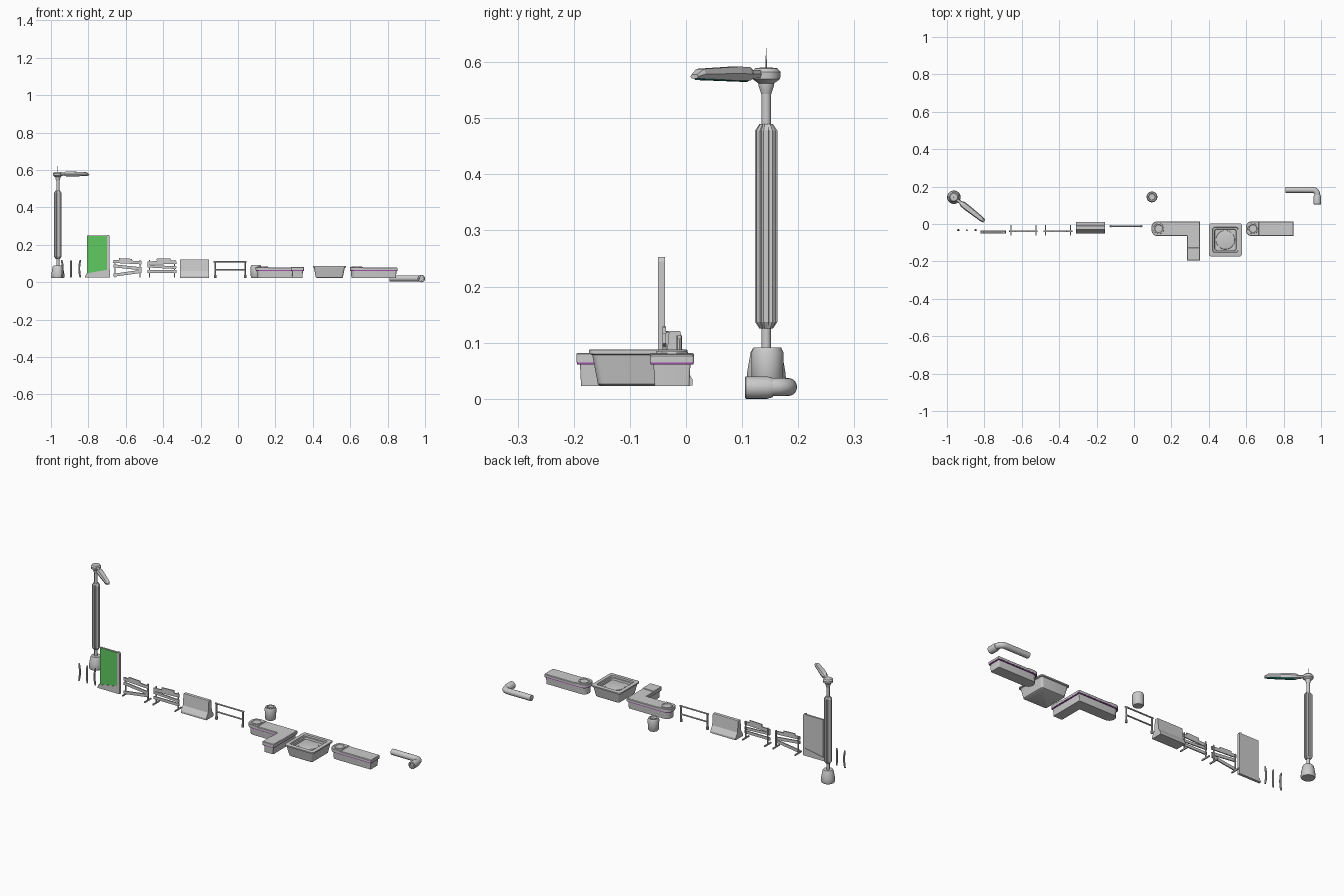
import bpy, bmesh, math
from mathutils import Vector, Matrix

if "Cube" in bpy.data.objects:
    bpy.data.objects.remove(bpy.data.objects["Cube"])


def material(name, rgb):
    m = bpy.data.materials.new(name)
    m.diffuse_color = (*rgb, 1)
    m.use_nodes = True
    m.node_tree.nodes["Principled BSDF"].inputs["Base Color"].default_value = m.diffuse_color
    return m


GREEN = material("green", (0.12, 0.6, 0.12))
PURPLE = material("purple", (0.35, 0.08, 0.4))
TEAL = material("teal", (0.02, 0.25, 0.22))


def loft(name, rings, mat=None, smooth=True, closed_caps=True):
    """Skin a list of equal-length point rings and cap both ends."""
    bm = bmesh.new()
    vr = [[bm.verts.new(p) for p in r] for r in rings]
    n = len(vr[0])
    for a, b in zip(vr, vr[1:]):
        for i in range(n):
            j = (i + 1) % n
            bm.faces.new((a[i], a[j], b[j], b[i]))
    if closed_caps:
        bm.faces.new(vr[0][::-1])
        bm.faces.new(vr[-1])
    bmesh.ops.recalc_face_normals(bm, faces=bm.faces)
    me = bpy.data.meshes.new(name)
    bm.to_mesh(me)
    bm.free()
    ob = bpy.data.objects.new(name, me)
    bpy.context.collection.objects.link(ob)
    if mat:
        me.materials.append(mat)
    if smooth:
        bpy.ops.object.select_all(action='DESELECT')
        ob.select_set(True)
        bpy.context.view_layer.objects.active = ob
        bpy.ops.object.shade_smooth_by_angle(angle=math.radians(35))
    return ob


def lathe(name, x, y, profile, sides=24, smooth=True):
    ang = [2 * math.pi * (i + 0.5) / sides for i in range(sides)]
    return loft(name, [[(x + r * math.cos(a), y + r * math.sin(a), z) for a in ang]
                       for r, z in profile], smooth=smooth)


def box(name, c, s, tilt=0):
    hx, hz = s[0] / 2, s[2] / 2
    ct, st = math.cos(tilt), math.sin(tilt)
    pts = [(-hx, -hz), (hx, -hz), (hx, hz), (-hx, hz)]
    pts = [(c[0] + u * ct - v * st, c[2] + u * st + v * ct) for u, v in pts]
    return upright(name, pts, c[1] - s[1] / 2, c[1] + s[1] / 2)


def upright(name, xz, y0, y1, mat=None):
    return loft(name, [[(x, y, z) for x, z in xz] for y in (y0, y1)], mat, False)


def tube(name, pts, radii, sides=12):
    """Round bar through points, tapering by radii."""
    pts = [Vector(p) for p in pts]
    rings = []
    for i, p in enumerate(pts):
        d = pts[min(i + 1, len(pts) - 1)] - pts[max(i - 1, 0)]
        q = Vector((0, 0, 1)) if abs(d.normalized().z) < 0.7 else Vector((0, 1, 0))
        u = d.cross(q).normalized()
        v = d.cross(u).normalized()
        rings.append([p + radii[i] * (u * math.cos(2 * math.pi * k / sides)
                                      + v * math.sin(2 * math.pi * k / sides))
                      for k in range(sides)])
    return loft(name, rings)


def rounded(corners, d=0.0):
    """Counter-clockwise outline of (x, y, radius) corners, inset by d."""
    out, n = [], len(corners)
    for i, (x, y, r) in enumerate(corners):
        p = Vector((x, y))
        a = (p - Vector(corners[i - 1][:2])).normalized()
        b = (Vector(corners[(i + 1) % n][:2]) - p).normalized()
        p += d * (Vector((-a.y, a.x)) + Vector((-b.y, b.x)))
        for k in range(7):
            t = k / 6 * math.pi / 2
            out.append(p - a * r * (1 - math.sin(t)) + b * r * (1 - math.cos(t)))
    return out


def slab(name, corners, levels, mat=None):
    return loft(name, [[(p.x, p.y, z) for p in rounded(corners, d)] for d, z in levels], mat)


# Street lamp: base, fluted column, head, aerial
LX, LY = -0.963, 0.143
lathe("lamp_base", LX, LY, [(0.033, 0.022), (0.036, 0.03), (0.034, 0.05), (0.028, 0.083),
                            (0.024, 0.09), (0.009, 0.09)])
lathe("lamp_pole", LX, LY, [(0.0085, 0.085), (0.0085, 0.55)], 16)
rings = []
for s, z in ((0.6, 0.125), (1, 0.137), (1, 0.478), (0.6, 0.49)):
    ring = []
    for i in range(8):
        for off, r in ((-0.28, 0.0205), (0.28, 0.0205), (0.34, 0.0175), (0.44, 0.0175)):
            a = (i + off) * math.pi / 4
            ring.append((LX + s * r * math.cos(a), LY + s * r * math.sin(a), z))
    rings.append(ring)
loft("lamp_column", rings, smooth=False)
lathe("lamp_head", LX, LY, [(0.009, 0.543), (0.014, 0.558), (0.014, 0.562), (0.025, 0.57),
                            (0.026, 0.582), (0.02, 0.589), (0.012, 0.59)])
lathe("lamp_aerial", LX, LY, [(0.001, 0.588), (0.0008, 0.625)], 6)

# Lamp arm: tapered blade with a light strip below
d = Vector((0.165, -0.13, 0)).normalized()
w = Vector((-d.y, d.x, 0))


def blade(name, sections, mat=None):
    loft(name, [[Vector((LX, LY, 0)) + d * t + w * (h * sx) + Vector((0, 0, z0 + (z1 - z0) * f))
                 for sx, f in ((-0.7, 0), (0.7, 0), (1, 0.5), (0.7, 1), (-0.7, 1), (-1, 0.5))]
                for t, h, z0, z1 in sections], mat, False)


blade("lamp_arm", [(0.015, 0.008, 0.572, 0.585), (0.045, 0.009, 0.571, 0.586),
                   (0.06, 0.016, 0.567, 0.591), (0.09, 0.017, 0.567, 0.592),
                   (0.19, 0.013, 0.57, 0.588), (0.207, 0.009, 0.571, 0.578)])
blade("lamp_light", [(0.065, 0.012, 0.565, 0.569), (0.195, 0.01, 0.568, 0.572)], TEAL)

# Three short bollard sticks, outer ones bowed
for i, (x, bow) in enumerate(((-0.94, 0.006), (-0.893, 0), (-0.846, -0.006))):
    zs = [0.025, 0.04, 0.055, 0.073, 0.09, 0.108, 0.12]
    tube(f"bollard_{i}", [(x - bow / 2 + bow * math.sin(math.pi * (z - 0.025) / 0.095), -0.033, z)
                          for z in zs], [0.004, 0.005, 0.005, 0.005, 0.005, 0.005, 0.003], 8)

# Display panel
upright("panel_base", [(-0.82, 0.025), (-0.685, 0.025), (-0.685, 0.068), (-0.812, 0.045)],
        -0.05, -0.036)
upright("panel_board", [(-0.806, 0.045), (-0.697, 0.065), (-0.697, 0.25), (-0.806, 0.25)],
        -0.0475, -0.038)
upright("panel_screen", [(-0.804, 0.048), (-0.701, 0.067), (-0.701, 0.248), (-0.804, 0.248)],
        -0.049, -0.047, GREEN)
upright("panel_post", [(-0.7, 0.06), (-0.686, 0.06), (-0.686, 0.245), (-0.69, 0.253),
                       (-0.7, 0.253)], -0.05, -0.037)


# Plank barricades
def barricade(name, x, planks):
    for s in (-1, 1):
        box(f"{name}_leg", (x + s * 0.067, -0.033, 0.072), (0.006, 0.006, 0.094))
        box(f"{name}_foot", (x + s * 0.067, -0.033, 0.0285), (0.006, 0.056, 0.007))
    for dx, z, width, h, tilt in planks:
        box(f"{name}_plank", (x + dx, -0.039, z), (width, 0.006, h), math.radians(tilt))


barricade("barricade_left", -0.591, [(0, 0.108, 0.152, 0.017, -3), (0, 0.08, 0.15, 0.016, -6),
                                     (0, 0.048, 0.15, 0.016, 8), (-0.01, 0.12, 0.07, 0.014, -3)])
barricade("barricade_right", -0.407, [(0, 0.105, 0.154, 0.018, 2), (0, 0.082, 0.154, 0.014, -3),
                                      (0, 0.058, 0.154, 0.015, 0), (0.01, 0.12, 0.075, 0.014, 2)])

# Concrete road barrier
half = [(0.032, 0.024), (0.032, 0.034), (0.016, 0.06), (0.0105, 0.118), (0.009, 0.121)]
prof = half + [(-y, z) for y, z in reversed(half)]
loft("road_barrier", [[(x, y - 0.02, z) for y, z in prof] for x in (-0.31, -0.156)], smooth=False)

# Handrail
for x in (-0.122, 0.038):
    tube("rail_post", [(x, -0.012, 0.03), (x, -0.012, 0.113)], [0.0045] * 2, 8)
    tube("rail_foot", [(x, -0.012, 0.024), (x, -0.012, 0.04)], [0.0065] * 2, 8)
for z in (0.11, 0.066):
    tube("rail_bar", [(-0.13 + (z < 0.1) * 0.01, -0.012, z), (0.045 - (z < 0.1) * 0.01, -0.012, z)],
         [0.004] * 2, 8)


# Planter benches: body, purple strip, overhanging top, end pads with a round seat ring
def bench(name, outline, pads, ring_xy):
    slab(f"{name}_body", outline, [(0.008, 0.023), (0.006, 0.063)])
    slab(f"{name}_strip", outline, [(0.001, 0.061), (0.001, 0.066)], PURPLE)
    slab(f"{name}_top", outline, [(0, 0.065), (0, 0.076), (0.003, 0.079)])
    for pad in pads:
        slab(f"{name}_pad", pad, [(0, 0.066), (0, 0.080), (0.002, 0.082)])
    lathe(f"{name}_ring", *ring_xy, [(0.029, 0.081), (0.028, 0.085), (0.022, 0.085), (0.02, 0.083)])


Y0, Y1 = -0.064, 0.014


def end_pad(x):
    return [(x, Y1, 0.03), (x, Y0, 0.03), (x + 0.07, Y0, 0.001), (x + 0.07, Y1, 0.001)]


bench("corner_bench", [(0.094, Y1, 0.03), (0.094, Y0, 0.03), (0.283, Y0, 0.001),
                       (0.283, -0.195, 0.004), (0.353, -0.195, 0.004), (0.353, Y1, 0.004)],
      [end_pad(0.094), [(0.283, -0.125, 0.001), (0.283, -0.195, 0.004),
                        (0.353, -0.195, 0.004), (0.353, -0.125, 0.001)]], (0.132, -0.025))
bench("long_bench", [(0.598, Y1, 0.03), (0.598, Y0, 0.03), (0.853, Y0, 0.004), (0.853, Y1, 0.004)],
      [end_pad(0.598)], (0.636, -0.025))

# Square tapered planter with stepped rim and soil
slab("square_planter", [(0.4, -0.173, 0.012), (0.577, -0.173, 0.012),
                        (0.577, 0.003, 0.012), (0.4, 0.003, 0.012)],
     [(0.02, 0.023), (0.016, 0.026), (0.006, 0.078), (0, 0.08), (0, 0.087), (0.002, 0.088),
      (0.02, 0.088), (0.022, 0.08), (0.03, 0.08), (0.032, 0.07)])
lathe("planter_soil", 0.4885, -0.085, [(0.052, 0.068), (0.05, 0.073), (0.03, 0.076), (0.005, 0.077)])

# Litter bin
lathe("litter_bin", 0.096, 0.145, [(0.024, 0.024), (0.028, 0.03), (0.029, 0.082), (0.025, 0.091),
                                   (0.018, 0.091), (0.016, 0.08)])

# Elbow pipe with flanged front mouth
bend = [(0.955 + 0.025 * math.sin(t), 0.157 + 0.025 * math.cos(t), 0.021)
        for t in [k * math.pi / 12 for k in range(7)]]
tube("pipe", [(0.81, 0.182, 0.021), (0.93, 0.182, 0.021)] + bend + [(0.98, 0.115, 0.021)],
     [0.016] * 10, 20)
circ = [(math.cos(k * math.pi / 12), math.sin(k * math.pi / 12)) for k in range(24)]
loft("pipe_mouth", [[(0.98 + r * c, y, 0.02 + r * s) for c, s in circ]
                    for r, y in ((0.017, 0.155), (0.02, 0.145), (0.02, 0.107), (0.018, 0.105),
                                 (0.012, 0.105), (0.011, 0.112))])
